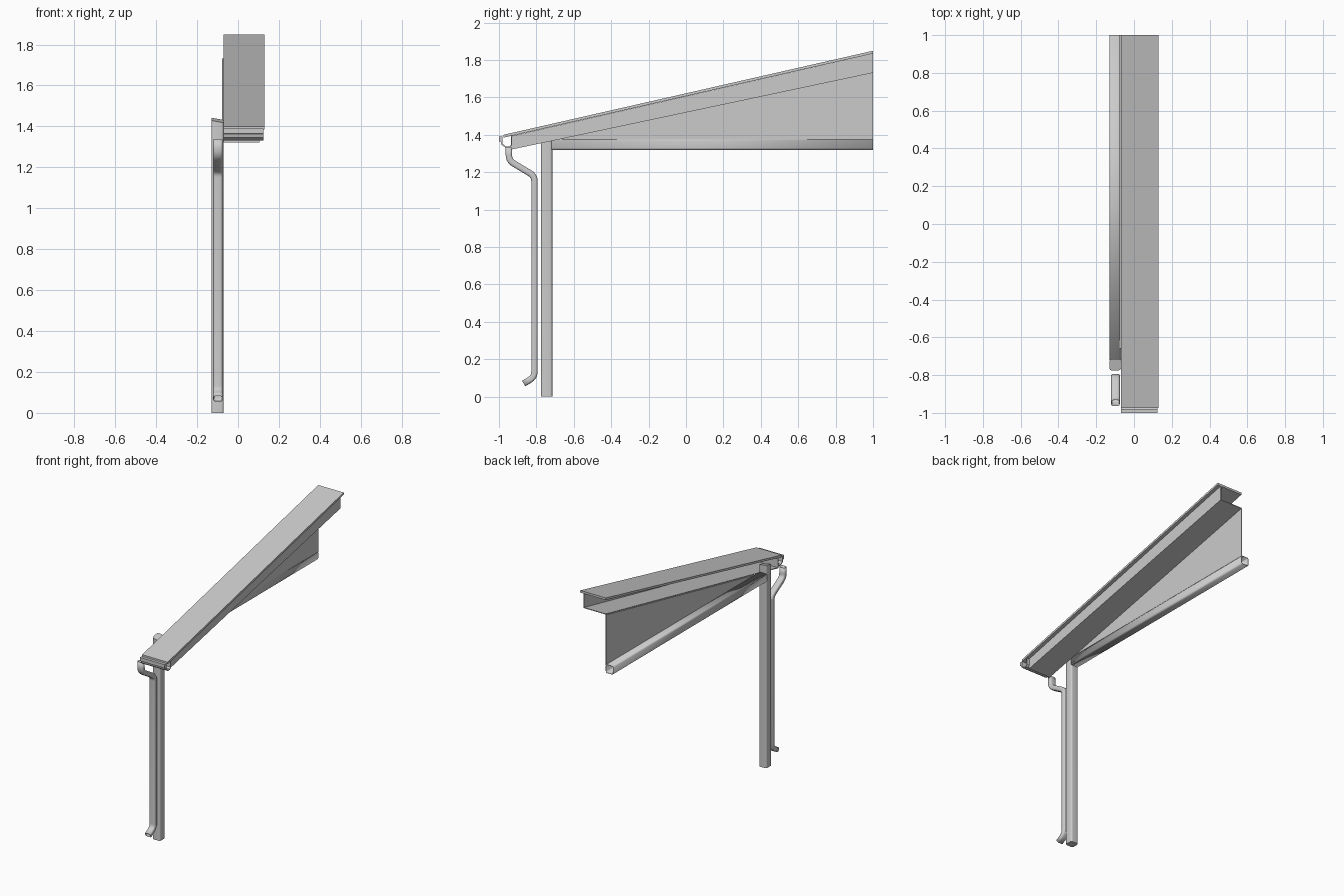
import bpy
import bmesh
import math
from mathutils import Vector

cube = bpy.data.objects.get("Cube")
if cube:
    bpy.data.objects.remove(cube, do_unlink=True)

grey = bpy.data.materials.new("plain_grey")
grey.use_nodes = True
colour = (0.6, 0.6, 0.6, 1)
grey.diffuse_color = colour
grey.node_tree.nodes["Principled BSDF"].inputs["Base Color"].default_value = colour


def finish(name, bm, smooth=False, shell=0):
    bmesh.ops.recalc_face_normals(bm, faces=bm.faces)
    mesh = bpy.data.meshes.new(name)
    bm.to_mesh(mesh)
    bm.free()
    mesh.materials.append(grey)
    obj = bpy.data.objects.new(name, mesh)
    bpy.context.collection.objects.link(obj)
    if shell:
        mod = obj.modifiers.new("shell", "SOLIDIFY")
        mod.thickness = shell
        mod.offset = -1
    if smooth:
        bpy.ops.object.select_all(action="DESELECT")
        obj.select_set(True)
        bpy.context.view_layer.objects.active = obj
        bpy.ops.object.shade_smooth_by_angle(angle=math.radians(40))
    return obj


def prism(name, x0, x1, profile):
    """Extrude a (y, z) profile from x0 to x1."""
    bm = bmesh.new()
    face = bm.faces.new([bm.verts.new((x0, y, z)) for y, z in profile])
    out = bmesh.ops.extrude_face_region(bm, geom=[face])
    moved = [v for v in out["geom"] if isinstance(v, bmesh.types.BMVert)]
    bmesh.ops.translate(bm, verts=moved, vec=(x1 - x0, 0, 0))
    return finish(name, bm)


def rounded(w, h, r, steps=4):
    """Rounded rectangle outline centred on the origin."""
    pts = []
    for i, (sx, sy) in enumerate([(1, 1), (-1, 1), (-1, -1), (1, -1)]):
        for k in range(steps + 1):
            a = math.pi / 2 * (i + k / steps)
            pts.append((sx * (w / 2 - r) + r * math.cos(a),
                        sy * (h / 2 - r) + r * math.sin(a)))
    return pts


def tube(name, x, path, section, shell=0, capped=False):
    """Sweep a section along a (y, z) path lying in the plane at x."""
    bm = bmesh.new()
    points = [Vector((x, y, z)) for y, z in path]
    rings = []
    for i, p in enumerate(points):
        a = (p - points[i - 1]).normalized() if i else Vector()
        b = (points[i + 1] - p).normalized() if i + 1 < len(points) else Vector()
        t = (a + b).normalized()
        side = Vector((1, 0, 0))
        up = t.cross(side)
        rings.append([bm.verts.new(p + side * u + up * v) for u, v in section])
    n = len(section)
    for r0, r1 in zip(rings, rings[1:]):
        for k in range(n):
            bm.faces.new((r0[k], r0[(k + 1) % n], r1[(k + 1) % n], r1[k]))
    if capped:
        bm.faces.new(rings[0])
        bm.faces.new(rings[-1])
    return finish(name, bm, True, shell)


def round_corners(path, radius, steps=5):
    """Replace inner corners of a 2D path with smooth bends."""
    pts = [Vector(p) for p in path]
    out = [pts[0]]
    for a, b, c in zip(pts, pts[1:], pts[2:]):
        p = b + (a - b).normalized() * radius
        q = b + (c - b).normalized() * radius
        for k in range(steps + 1):
            t = k / steps
            out.append(p * (1 - t) ** 2 + b * 2 * t * (1 - t) + q * t * t)
    return out + [pts[-1]]


def roof_z(y):
    return 1.40 + (y + 0.97) * 0.228


def soffit_z(y):
    return 1.322 + (y + 0.93) * 0.212


# Sloping roof and the boxed eave beneath it
front, back = -0.93, 1.0
prism("roof_sheet", -0.07, 0.13, [(-0.975, roof_z(-0.97) - 0.015), (back, roof_z(back) - 0.015),
                                  (back, roof_z(back)), (-0.975, roof_z(-0.97))])
prism("fascia", 0.1, 0.105, [(front, soffit_z(front)), (back, soffit_z(back)),
                             (back, roof_z(back) - 0.015), (front, roof_z(front) - 0.015)])
prism("soffit", -0.07, 0.105, [(front, soffit_z(front)), (back, soffit_z(back)),
                               (back, soffit_z(back) + 0.005), (front, soffit_z(front) + 0.005)])
prism("front_board", -0.07, 0.105, [(front - 0.005, soffit_z(front)), (front, soffit_z(front)),
                                    (front, roof_z(front) - 0.01), (front - 0.005, roof_z(front) - 0.01)])

# Triangular infill wall standing on the side beam
prism("side_wall", -0.077, -0.07, [(-0.66, 1.375), (back, 1.375), (back, soffit_z(back)),
                                   (-0.66, soffit_z(-0.66))])
tube("side_beam", -0.1, [(-0.72, 1.35), (back, 1.35)], rounded(0.06, 0.062, 0.012), shell=0.004)

# Post with its top cut to the roof slope
post = tube("post", -0.1, [(-0.745, 0), (-0.745, 1.43)], rounded(0.06, 0.06, 0.012), capped=True)
for v in post.data.vertices:
    if v.co.z > 1:
        v.co.z += (v.co.y + 0.745) * 0.228 - (v.co.x + 0.1) * 0.18

# Open gutter with a rolled front lip
prism("gutter", -0.07, 0.125, [(-0.935, 1.39), (-0.93, 1.39), (-0.93, 1.345), (-0.94, 1.332),
                               (-0.965, 1.332), (-0.985, 1.345), (-0.99, 1.362), (-1.0, 1.365),
                               (-1.0, 1.39), (-0.98, 1.39), (-0.98, 1.352), (-0.965, 1.338),
                               (-0.945, 1.338), (-0.935, 1.348)])

# Downpipe with swan neck and kicked-out foot
run = round_corners([(-0.947, 1.335), (-0.947, 1.262), (-0.81, 1.18),
                     (-0.81, 0.105), (-0.868, 0.07)], 0.03)
tube("downpipe", -0.098, run, rounded(0.046, 0.034, 0.012), shell=0.003)
